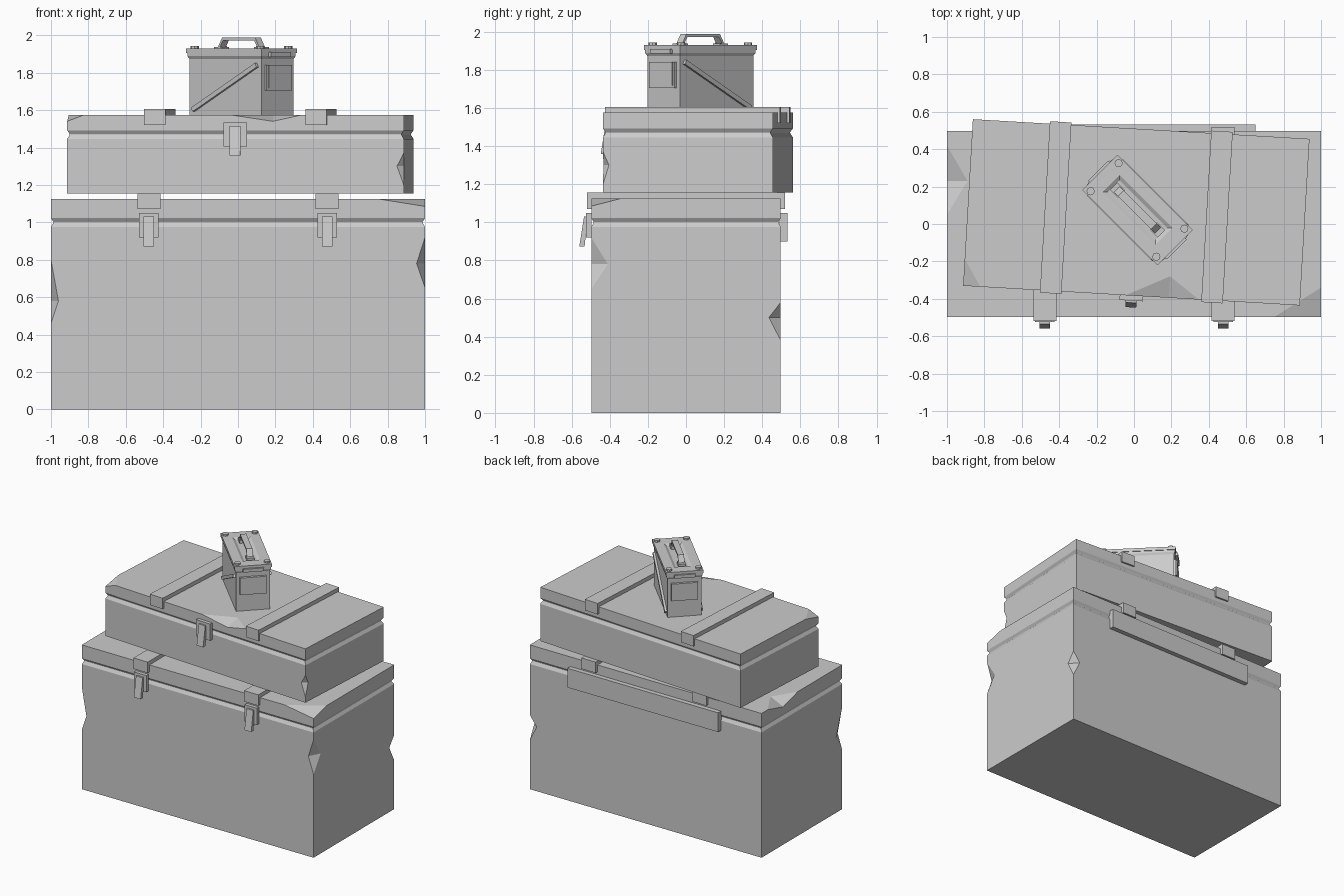
import bpy, bmesh, math
from mathutils import Vector, Matrix

if "Cube" in bpy.data.objects:
    bpy.data.objects.remove(bpy.data.objects["Cube"])

I = Matrix.Identity(4)


def add(name, bm, M):
    bmesh.ops.recalc_face_normals(bm, faces=bm.faces)
    me = bpy.data.meshes.new(name)
    bm.to_mesh(me)
    bm.free()
    ob = bpy.data.objects.new(name, me)
    ob.matrix_world = M
    bpy.context.scene.collection.objects.link(ob)
    return ob


def loft(name, levels, M=I):
    """Stack of rectangles (half x, half y, z)."""
    bm = bmesh.new()
    rings = [[bm.verts.new((sx * hx, sy * hy, z)) for sx, sy in ((-1, -1), (1, -1), (1, 1), (-1, 1))]
             for hx, hy, z in levels]
    bm.faces.new(rings[0])
    bm.faces.new(rings[-1])
    for a, b in zip(rings, rings[1:]):
        for i in range(4):
            j = (i + 1) % 4
            bm.faces.new((a[i], a[j], b[j], b[i]))
    return add(name, bm, M)


def prism(name, pts, x0, x1, M=I):
    """Outline in y-z pulled along x."""
    bm = bmesh.new()
    f = bm.faces.new([bm.verts.new((x0, y, z)) for y, z in pts])
    r = bmesh.ops.extrude_face_region(bm, geom=[f])
    vs = [g for g in r["geom"] if isinstance(g, bmesh.types.BMVert)]
    bmesh.ops.translate(bm, vec=(x1 - x0, 0, 0), verts=vs)
    return add(name, bm, M)


def box(name, x0, x1, y0, y1, z0, z1, M=I):
    return prism(name, [(y0, z0), (y1, z0), (y1, z1), (y0, z1)], x0, x1, M)


def dent(ob, e0, e1, a, b):
    """Chip an edge: e0-e1 lie on the edge, a and b on the two faces beside it."""
    a, b = Vector(a), Vector(b)
    d = a - b
    bm = bmesh.new()
    v = [bm.verts.new(p) for p in (e0, e1, a + d, b - d)]
    for t in ((0, 1, 2), (0, 1, 3), (0, 2, 3), (1, 2, 3)):
        bm.faces.new([v[i] for i in t])
    cutter = add("dent_cutter", bm, ob.matrix_world.copy())
    cutter.hide_render = True
    m = ob.modifiers.new("dent", "BOOLEAN")
    m.operation, m.solver, m.object = "DIFFERENCE", "EXACT", cutter
    bpy.context.view_layer.update()
    me = bpy.data.meshes.new_from_object(ob.evaluated_get(bpy.context.evaluated_depsgraph_get()))
    ob.modifiers.clear()
    ob.data = me
    bpy.data.objects.remove(cutter)


def crate(name, hx, hy, z0, zg, z1, M=I):
    g = 0.013
    return loft(name, [(hx, hy, z0), (hx, hy, zg - .024), (hx - g, hy - g, zg - .002),
                       (hx - g, hy - g, zg + .002), (hx, hy, zg + .022), (hx, hy, z1)], M)


def strap(name, x, w, hy, over, z1, M=I):
    h, t = hy + over, z1 + .03
    prism(name, [(-h, z1 - .055), (-h, t), (h, t), (h, z1 - .055), (hy - .002, z1 - .055),
                 (hy - .002, z1 - .002), (-hy + .002, z1 - .002), (-hy + .002, z1 - .055)],
          x - w / 2, x + w / 2, M)


def latch(name, x, y, z, w, M=I):
    box(name + "_plate", x - w / 2, x + w / 2, y - .027, y, z - .13, z, M)
    prism(name + "_lever", [(y - .02, z - .02), (y - .038, z - .02), (y - .063, z - .178), (y - .035, z - .178)],
          x - .029, x + .029, M)


# Large lower crate with chipped edges
low = crate("large_crate", 1, .497, 0, 1.0, 1.125)
dent(low, (-1, -.497, .46), (-1, -.497, .80), (-.96, -.497, .58), (-1, -.42, .58))
dent(low, (1, -.497, .65), (1, -.497, .92), (.955, -.497, .78), (1, -.41, .78))
dent(low, (1, .497, .38), (1, .497, .58), (.94, .497, .50), (1, .435, .50))
dent(low, (1, -.497, 1.085), (1, -.497, 1.2), (.75, -.497, 1.125), (1, -.34, 1.125))
dent(low, (-1, .05, 1.125), (-1, .42, 1.125), (-.89, .23, 1.125), (-1, .23, 1.075))
for side, x in (("left", -.477), ("right", .477)):
    strap("large_strap_" + side, x, .123, .497, .022, 1.125)
    latch("large_latch_" + side, x, -.497, 1.05, .105)
box("rear_hinge_bar", -.65, .65, .49, .533, .90, 1.05)

# Flat upper crate, slightly turned
U = Matrix.Translation((.0125, .0625, 0)) @ Matrix.Rotation(math.radians(-3.34), 4, "Z")
up = crate("flat_crate", .9015, .446, 1.155, 1.47, 1.575, U)
dent(up, (-.03, -.446, 1.575), (.36, -.446, 1.575), (.20, -.331, 1.575), (.20, -.446, 1.54))
dent(up, (-.9015, -.446, 1.54), (-.9015, -.446, 1.65), (-.81, -.446, 1.575), (-.9015, -.30, 1.575))
dent(up, (.9015, -.446, 1.2), (.9015, -.446, 1.37), (.865, -.446, 1.30), (.9015, -.415, 1.30))
for side, x in (("left", -.432), ("right", .432)):
    strap("flat_strap_" + side, x, .115, .446, .013, 1.575, U)
latch("flat_latch", 0, -.446, 1.535, .125, U)

# Small metal can on top, long axis along its local y
C = Matrix.Translation((.0185, .075, 0)) @ Matrix.Rotation(math.radians(-135), 4, "Z")
loft("can_body", [(.121, .272, 1.575), (.121, .272, 1.873), (.129, .28, 1.888), (.129, .28, 1.906)], C)
# Lid with a shallow sunken panel
loft("can_lid", [(.134, .285, 1.905), (.134, .285, 1.93), (.065, .2, 1.93), (.045, .18, 1.917)], C)

# Carry handle and feet
prism("can_handle", [(-.16, 1.93), (-.125, 1.987), (.125, 1.987), (.16, 1.93),
                     (.145, 1.93), (.117, 1.973), (-.117, 1.973), (-.145, 1.93)], -.022, .022, C)
for s, tag in ((-1, "rear"), (1, "front")):
    yc = s * .15
    box("handle_foot_" + tag, -.027, .027, yc - .03, yc + .03, 1.915, 1.938, C)
    # End plates and lid catches
    y0, y1 = sorted((s * .27, s * .286))
    box("can_end_plate_" + tag, -.095, .095, y0, y1, 1.705, 1.84, C)
    y0, y1 = sorted((s * .284, s * .291))
    box("can_end_panel_" + tag, -.082, .082, y0, y1, 1.718, 1.84, C)
    y0, y1 = sorted((s * .27, s * .298))
    box("can_catch_" + tag, -.075, .075, y0, y1, 1.885, 1.91, C)
    # Diagonal rod on each long side
    x0, x1 = sorted((s * .119, s * .137))
    prism("can_side_rod_" + tag, [(-.247, 1.612), (-.233, 1.592), (.25, 1.83), (.238, 1.852)], x0, x1, C)
    # Lid rivets
    for sx in (-1, 1):
        bm = bmesh.new()
        bmesh.ops.create_cone(bm, cap_ends=True, segments=8, radius1=.022, radius2=.022, depth=.02)
        add("lid_rivet", bm, C @ Matrix.Translation((sx * .106, s * .248, 1.934)))
